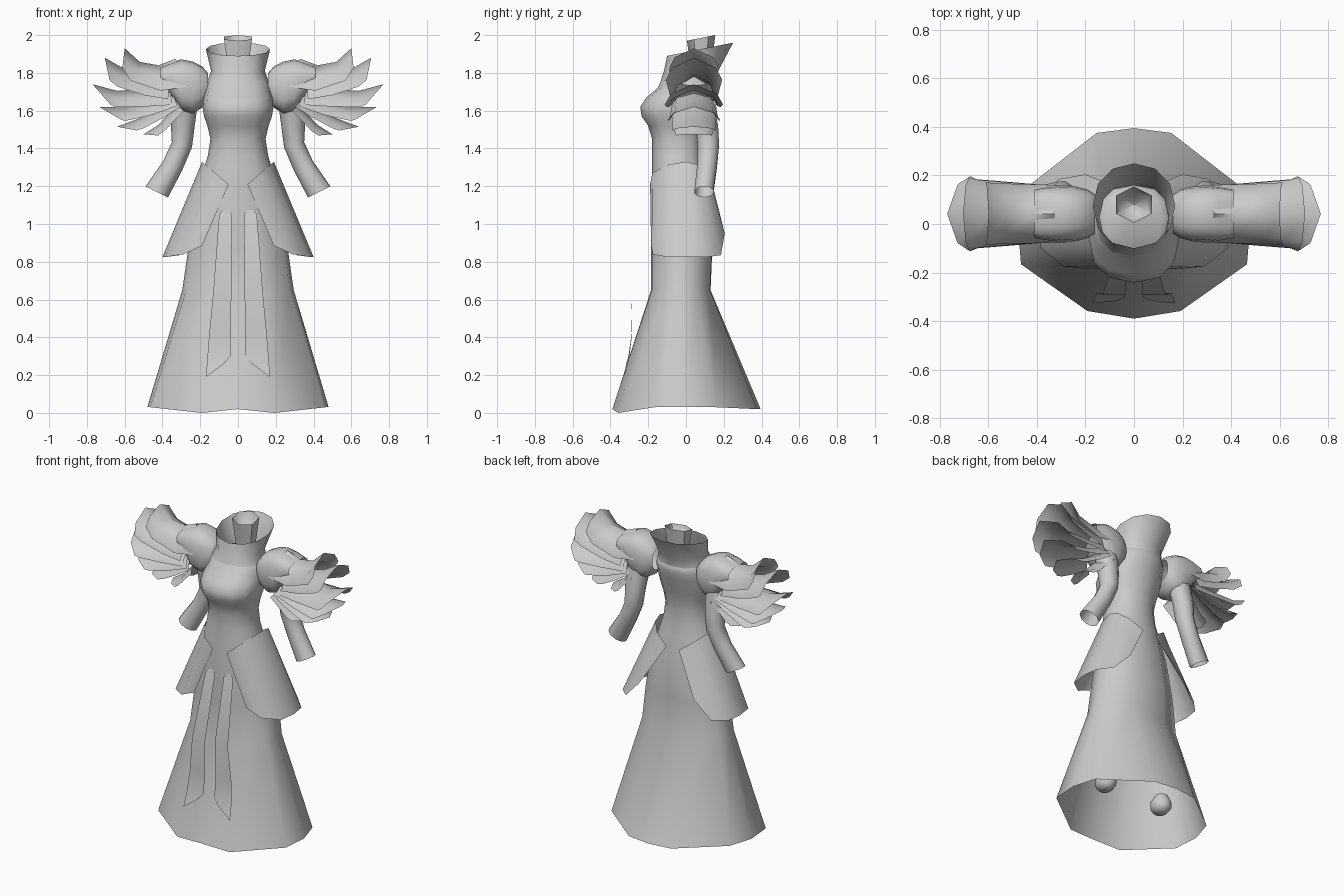
import bpy, bmesh, math
from mathutils import Vector

cube = bpy.data.objects.get("Cube")
if cube:
    bpy.data.objects.remove(cube, do_unlink=True)

grey = bpy.data.materials.new("cloth_grey")
grey.use_nodes = True
grey.diffuse_color = (0.6, 0.6, 0.6, 1)
grey.node_tree.nodes["Principled BSDF"].inputs["Base Color"].default_value = (0.6, 0.6, 0.6, 1)
parts = []


def loft(name, rings, closed=True, side=1, cap=False):
    """Skin a surface over rings of points; side -1 flips it to the right."""
    bm = bmesh.new()
    rows = [[bm.verts.new((p[0] * side, p[1], p[2])) for p in r] for r in rings]
    n = len(rows[0])
    for a, b in zip(rows, rows[1:]):
        for i in range(n if closed else n - 1):
            j = (i + 1) % n
            quad = (a[i], a[j], b[j], b[i])
            bm.faces.new(quad if side > 0 else quad[::-1])
    if cap:
        bm.faces.new(rows[0])
        bm.faces.new(rows[-1])
    if closed:
        bmesh.ops.recalc_face_normals(bm, faces=bm.faces)
    me = bpy.data.meshes.new(name)
    bm.to_mesh(me)
    bm.free()
    me.materials.append(grey)
    ob = bpy.data.objects.new(name, me)
    bpy.context.collection.objects.link(ob)
    parts.append(ob)


def oval(n, w, front, back, z, power=1.0, start=0.0):
    """Horizontal rounded ring from half width and front and back limits."""
    pts = []
    for i in range(n):
        t = 2 * math.pi * i / n + start
        c, s = math.cos(t), math.sin(t)
        u = math.copysign(abs(c) ** power, c)
        v = math.copysign(abs(s) ** power, s)
        pts.append((u * w, (front + back) / 2 + v * (back - front) / 2, z))
    return pts


def mirrored(half):
    return half + [(-x, y) for x, y in half[-2:0:-1]]


def skirt_ring(outline, z, w, front, back):
    return [(x * w, (front + back) / 2 + y * (back - front) / 2, z) for x, y in outline]


# Gown: flared faceted hem, boxy hips, then the rounded bodice up to the neck
flare = mirrored([(0, -1), (.4, -.92), (.97, -.43), (1, 0), (.9, .4), (.32, .95), (0, 1)])
hips = mirrored([(0, -1), (.45, -.97), (.93, -.5), (1, 0), (.96, .5), (.45, .98), (0, 1)])
hem_lift = [.02, 0, .03, .03, .03, .02, .02]
hem_lift += hem_lift[-2:0:-1]
hem = [(x, y, z) for (x, y, _), z in zip(skirt_ring(flare, 0, .48, -.39, .395), hem_lift)]
gown = [hem] + [skirt_ring(hips, *r) for r in [
    (.65, .295, -.185, .13), (.88, .262, -.185, .14), (1.12, .222, -.185, .125)]]
gown += [oval(12, w, f, b, z, .85, -math.pi / 2) for z, w, f, b in [
    (1.28, .185, -.18, .1), (1.36, .16, -.18, .09), (1.45, .146, -.18, .09),
    (1.52, .162, -.2, .1), (1.57, .18, -.235, .115), (1.62, .187, -.242, .13),
    (1.67, .183, -.21, .145), (1.72, .175, -.15, .158), (1.76, .16, -.132, .16),
    (1.79, .12, -.1, .13), (1.81, .002, .06, .064)]]
loft("gown", gown)

# Flared collar, higher at the back
rim = [(x, y, 1.89 + (y + .1) * .2)
       for x, y, _ in oval(12, .17, -.1, .25, 0, .95, -math.pi / 2)]
loft("collar", [oval(12, .16, -.133, .16, 1.76, .85, -math.pi / 2),
                oval(12, .142, -.117, .17, 1.81, .9, -math.pi / 2), rim])


# Six-sided neck band with a closed floor
def neck_ring(z, w, tilt):
    return [(x, .08 + (y - .08) * w / .085, z + (y - .08) * tilt)
            for x, y, _ in oval(6, w, .005, .155, 0, 1, math.pi / 6)]


loft("neck_band", [neck_ring(1.81, .06, 0), neck_ring(1.985, .085, .2),
                   neck_ring(1.93, .065, .2), neck_ring(1.9, .002, 0)])

# Feathers: ridge path in x and z, tip half width, root and tip drop, tip slant
feathers = [
    ([(.33, 1.875), (.42, 1.84), (.52, 1.858), (.6, 1.93)], .13, .16, .085, .06),
    ([(.36, 1.78), (.48, 1.79), (.6, 1.82), (.705, 1.88)], .15, .12, .09, .08),
    ([(.36, 1.73), (.5, 1.715), (.64, 1.705), (.77, 1.74)], .155, .1, .08, .12),
    ([(.35, 1.7), (.48, 1.65), (.6, 1.62), (.735, 1.62)], .14, .08, .07, .12),
    ([(.34, 1.67), (.42, 1.615), (.52, 1.56), (.64, 1.515)], .115, .06, .055, .09),
    ([(.32, 1.63), (.37, 1.58), (.42, 1.525), (.5, 1.475)], .095, .045, .045, .06)]
arch = [(-1, 1), (-.78, .45), (0, 0), (.78, .45), (1, 1)]


def feather_rings(path, width, root_drop, tip_drop, slant):
    rings = []
    pts = [Vector(p) for p in path]
    for i, p in enumerate(pts):
        d = (pts[min(i + 1, 3)] - pts[max(i - 1, 0)]).normalized()
        down = Vector((d.y, -d.x))
        w = .117 + (width - .117) * i / 3
        depth = root_drop + (tip_drop - root_drop) * i / 3
        back = slant if i == 3 else 0
        ring = []
        for u, drop in arch:
            q = p - d * back * drop + down * depth * drop
            ring.append((q.x, .042 + u * w, q.y))
        rings.append(ring)
    return rings


def sleeve_ring(x, y, z, rx, ry, dx, dz):
    """Ring across the arm direction."""
    d = Vector((dx, dz)).normalized()
    return [(x + d.y * rx * math.cos(t), y + ry * math.sin(t), z - d.x * rx * math.cos(t))
            for t in [2 * math.pi * i / 10 for i in range(10)]]


for side, tag in ((1, "left"), (-1, "right")):
    # Puffed shoulder running under the top feather
    puff = []
    for x, low, high, ry in [(.16, 1.66, 1.8, .08), (.19, 1.615, 1.835, .1),
                             (.24, 1.585, 1.86, .113), (.3, 1.6, 1.872, .115),
                             (.35, 1.67, 1.856, .11), (.41, 1.735, 1.83, .1)]:
        puff.append([(x, .042 + u, v) for u, v, _ in
                     oval(16, ry, low, high, 0, .75)])
    loft(tag + "_shoulder_puff", puff, True, side)
    for i, feather in enumerate(feathers):
        loft(f"{tag}_shoulder_feather_{i + 1}", feather_rings(*feather), False, side)

    # Arm sleeve, open at the wrist
    loft(tag + "_sleeve", [sleeve_ring(*r) for r in [
        (.285, .08, 1.66, .075, .065, 0, -1), (.292, .11, 1.52, .063, .063, 0, -1),
        (.297, .118, 1.42, .055, .06, .25, -1), (.345, .112, 1.31, .056, .055, .5, -1),
        (.43, .095, 1.17, .066, .053, .5, -1)]], True, side)

    # Hip plate wrapped around the side
    top = [(.05, -.19, 1.21), (.12, -.178, 1.27), (.175, -.09, 1.315), (.19, 0, 1.33),
           (.18, .06, 1.315), (.13, .115, 1.27), (.045, .14, 1.21)]
    low = [(.19, -.185, .885), (.29, -.175, .84), (.385, -.1, .825), (.4, .01, .825),
           (.385, .11, .825), (.31, .185, .835), (.2, .205, .95)]
    loft(tag + "_hip_plate", [top, low], False, side)

    # Hanging front ribbon
    loft(tag + "_front_ribbon", [
        [(.05, -.188, 1.075), (.085, -.188, 1.075)],
        [(.032, -.195, 1.05), (.1, -.195, 1.05)],
        [(.035, -.292, .65), (.13, -.292, .65)],
        [(.038, -.287, .42), (.152, -.285, .42)],
        [(.04, -.305, .3), (.163, -.302, .28)],
        [(.075, -.317, .26), (.17, -.327, .19)]], False, side)

    # Foot under the skirt
    foot = [(.11, .035, -.05, .04), (.14, .06, -.075, .06),
            (.18, .062, -.07, .06), (.22, .04, -.04, .04)]
    loft(tag + "_foot", [[(x + .215, y, z) for x, y, z in oval(10, w, f, b, z)]
                         for z, w, f, b in foot], True, side, True)

# Smooth shading with crisp folds
bpy.ops.object.select_all(action='DESELECT')
for ob in parts:
    ob.select_set(True)
bpy.context.view_layer.objects.active = parts[0]
bpy.ops.object.shade_smooth_by_angle(angle=math.radians(58))
